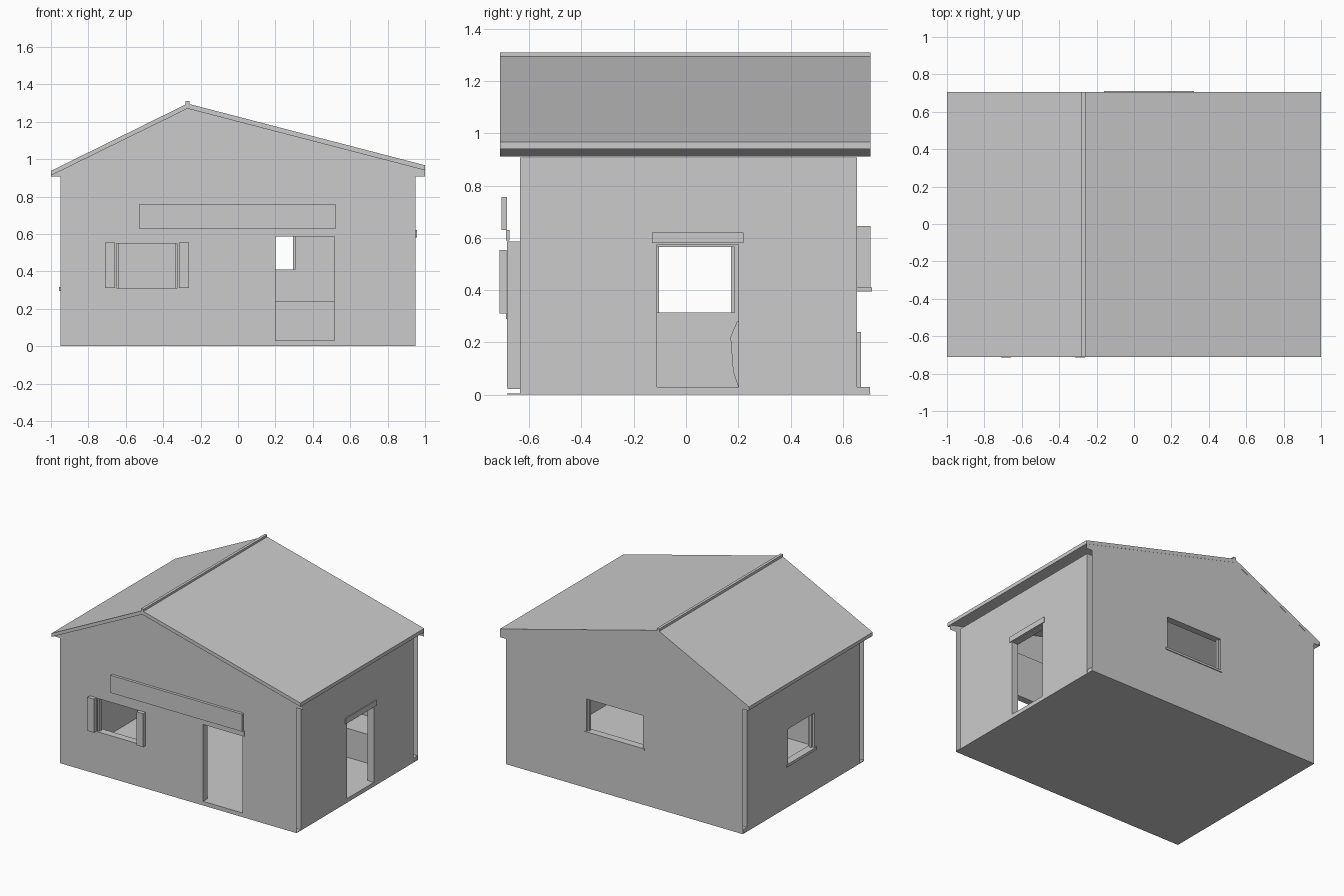
import bpy, bmesh
from mathutils import Vector

cube = bpy.data.objects.get("Cube")
if cube:
    bpy.data.objects.remove(cube, do_unlink=True)

grey = bpy.data.materials.new("plain grey")
grey.use_nodes = True
grey.diffuse_color = (0.6, 0.6, 0.6, 1)
grey.node_tree.nodes["Principled BSDF"].inputs["Base Color"].default_value = (0.6, 0.6, 0.6, 1)


def finish(name, bm):
    mesh = bpy.data.meshes.new(name)
    bm.to_mesh(mesh)
    bm.free()
    mesh.materials.append(grey)
    obj = bpy.data.objects.new(name, mesh)
    bpy.context.collection.objects.link(obj)
    return obj


def box(name, x, y, z):
    bm = bmesh.new()
    bmesh.ops.create_cube(bm, size=1)
    for v in bm.verts:
        v.co = [(r[0] + r[1]) / 2 + c * (r[1] - r[0]) for r, c in zip((x, y, z), v.co)]
    return finish(name, bm)


def prism(name, axis, profile, a, b):
    """Solid extrusion of a (u, z) profile along an axis."""
    bm = bmesh.new()
    ends = [[bm.verts.new(at(axis, u, z, d)) for u, z in profile] for d in (a, b)]
    n = len(profile)
    bm.faces.new(ends[0])
    bm.faces.new(ends[1])
    for i in range(n):
        j = (i + 1) % n
        bm.faces.new((ends[0][i], ends[0][j], ends[1][j], ends[1][i]))
    bmesh.ops.recalc_face_normals(bm, faces=bm.faces)
    return finish(name, bm)


def at(axis, u, z, d):
    return Vector((u, d, z)) if axis == "y" else Vector((d, u, z))


def rect(u0, u1, z0, z1):
    return [(u0, z0), (u1, z0), (u1, z1), (u0, z1)]


def face_towards(face, direction):
    face.normal_update()
    if face.normal.dot(direction) < 0:
        face.normal_flip()


def wall(name, axis, outer, inner, hole, d_out, d_in, closed):
    """Two sheets with one opening, its reveal, and closed or open ends."""
    bm = bmesh.new()
    outward = at(axis, 0, 0, d_out - d_in)
    rings = []
    for profile, d, way in ((outer, d_out, outward), (inner, d_in, -outward)):
        edges, pair = [], []
        for loop in (profile, hole):
            verts = [bm.verts.new(at(axis, u, z, d)) for u, z in loop]
            edges += [bm.edges.new((verts[i - 1], verts[i])) for i in range(len(verts))]
            pair.append(verts)
        filled = bmesh.ops.triangle_fill(bm, use_beauty=True, edges=edges)
        for f in filled["geom"]:
            if isinstance(f, bmesh.types.BMFace):
                face_towards(f, way)
        rings.append(pair)
    for k in ((0, 1) if closed else (1,)):
        a, b = rings[0][k], rings[1][k]
        centre = sum((v.co for v in a + b), Vector()) / (2 * len(a))
        for i in range(len(a)):
            f = bm.faces.new((a[i - 1], a[i], b[i], b[i - 1]))
            inwards = centre - f.calc_center_median()
            face_towards(f, inwards if k else -inwards)
    return finish(name, bm)


# Main levels
FRONT, FRONT_IN, BACK_IN, BACK = -0.685, -0.635, 0.655, 0.705
SIDE, SIDE_IN, EAVE, RIDGE = 0.95, 0.90, 0.908, -0.27

# Gable walls with openings
gable = [(-SIDE, 0), (SIDE, 0), (SIDE, EAVE), (1, EAVE), (1, 0.945),
         (RIDGE, 1.275), (-1, 0.915), (-1, EAVE), (-SIDE, EAVE)]
lining = rect(-SIDE, SIDE, 0, EAVE)
front_window = rect(-0.65, -0.325, 0.31, 0.55)
front_door = rect(0.2, 0.515, 0.03, 0.587)
back_window = rect(-0.15, 0.305, 0.41, 0.645)


def two_opening_front():
    # Split under the ridge so each half holds one opening
    left = [p for p in gable if p[0] < 0]
    left = [(-SIDE, 0), (RIDGE + 0.1, 0), (RIDGE + 0.1, 1.249), *left[1:]]
    right = [(RIDGE + 0.1, 0), (SIDE, 0), (SIDE, EAVE), (1, EAVE), (1, 0.945), (RIDGE + 0.1, 1.249)]
    wall("front_wall_window_half", "y", left, rect(-SIDE, RIDGE + 0.1, 0, EAVE),
         front_window, FRONT, FRONT_IN, False)
    wall("front_wall_door_half", "y", right, rect(RIDGE + 0.1, SIDE, 0, EAVE),
         front_door, FRONT, FRONT_IN, False)


two_opening_front()
wall("back_wall", "y", gable, lining, back_window, BACK, BACK_IN, False)

# Side walls
side = rect(FRONT_IN, BACK_IN, 0, EAVE)
wall("left_wall", "x", side, side, rect(-0.11, 0.2, 0.03, 0.575), SIDE, SIDE_IN, True)
wall("right_wall", "x", side, side, rect(-0.115, 0.185, 0.315, 0.565), -SIDE, -SIDE_IN, True)

# Floor
box("floor_base", (-SIDE, SIDE), (FRONT, BACK), (0, 0.005))
box("floor_slab", (-SIDE + 0.002, SIDE - 0.002), (FRONT_IN, BACK - 0.002), (0.004, 0.03))
box("front_doorstep", (0.2, 0.515), (FRONT + 0.002, FRONT_IN), (0.022, 0.03))

# Roof and ridge cap
prism("roof", "y", [(-1, 0.912), (RIDGE, 1.27), (1, 0.94), (1, 0.967),
                    (RIDGE, 1.297), (-1, 0.937)], -0.712, 0.706)
box("ridge_cap", (-0.28, -0.26), (-0.712, 0.706), (1.28, 1.31))

# Front sign board, shutters, sill and lintel
box("sign_board", (-0.53, 0.525), (-0.705, FRONT), (0.63, 0.757))
for label, x in (("right", -0.71), ("left", -0.315)):
    box(label + "_shutter", (x, x + 0.053), (-0.714, -0.686), (0.31, 0.553))
box("front_sill", (-0.66, -0.31), (FRONT - 0.004, FRONT_IN), (0.29, 0.31))
box("front_lintel", (0.185, 0.53), (FRONT - 0.004, FRONT + 0.01), (0.59, 0.63))

# Back sill, side lintel and side sill
box("back_sill", (-0.16, 0.32), (BACK_IN, BACK + 0.006), (0.395, 0.41))
box("left_lintel", (SIDE - 0.01, SIDE + 0.006), (-0.13, 0.22), (0.58, 0.62))
box("right_sill", (-SIDE - 0.006, -SIDE_IN), (-0.135, 0.205), (0.295, 0.315))

# Thin upright window frames
for x in (-0.65, -0.337):
    box("front_window_jamb", (x, x + 0.012), (-0.675, -0.655), (0.31, 0.55))
for x in (-0.15, 0.293):
    box("back_window_jamb", (x, x + 0.012), (0.67, 0.69), (0.41, 0.645))
for y in (-0.115, 0.173):
    box("right_window_jamb", (-0.935, -0.915), (y, y + 0.012), (0.315, 0.565))

# Low furniture inside
box("back_counter", (-0.1, 0.75), (0.42, 0.67), (0.03, 0.24))
prism("seat", "x", [(0.2, 0.03), (0.18, 0.09), (0.17, 0.22), (0.195, 0.28),
                    (0.3, 0.28), (0.3, 0.03)], -0.7, -0.55)
